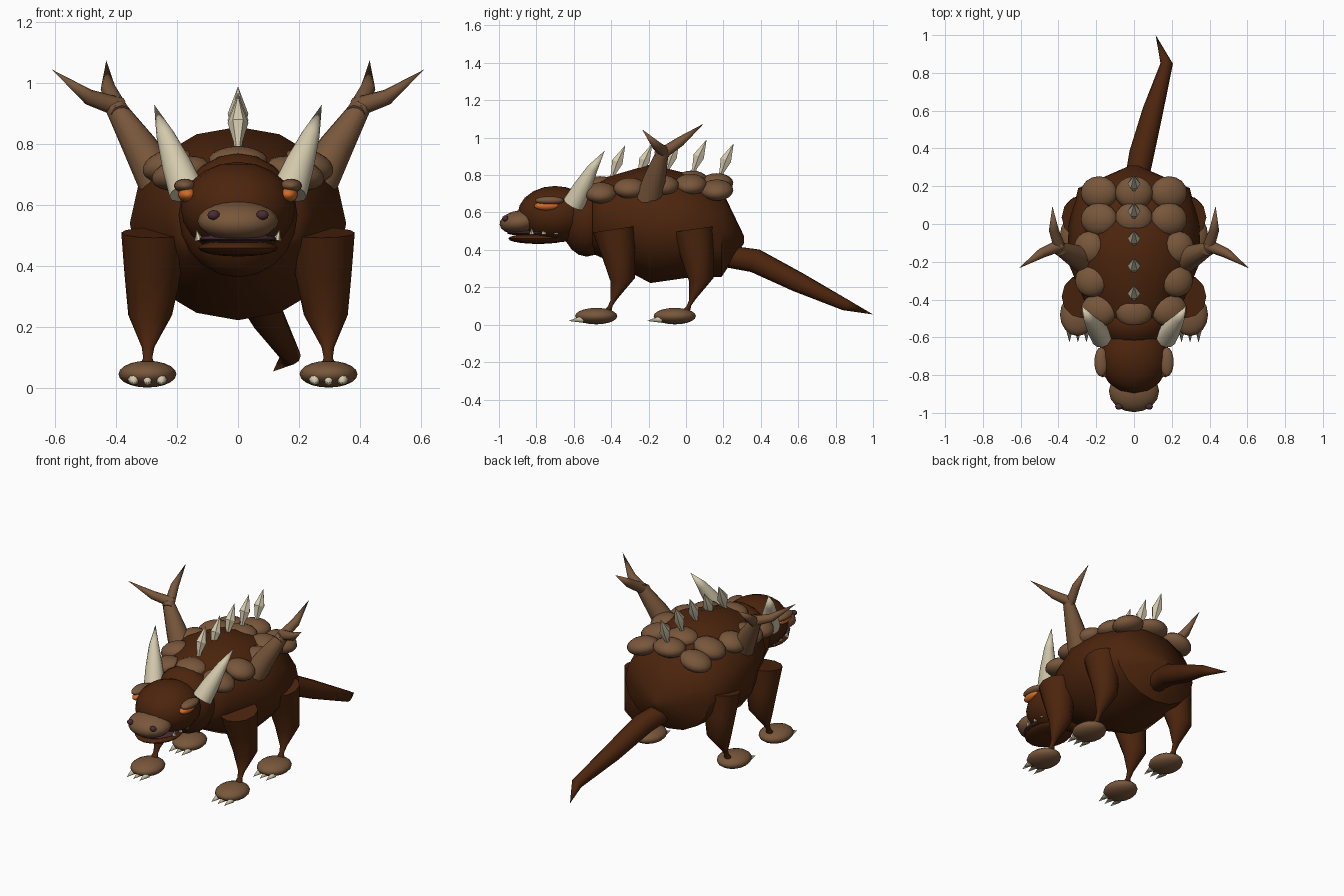
import bpy, bmesh, math
from mathutils import Vector, Matrix

cube = bpy.data.objects.get("Cube")
if cube:
    bpy.data.objects.remove(cube, do_unlink=True)


def material(name, rgb):
    m = bpy.data.materials.new(name)
    m.use_nodes = True
    m.diffuse_color = (*rgb, 1)
    m.node_tree.nodes["Principled BSDF"].inputs["Base Color"].default_value = (*rgb, 1)
    return m


HIDE = material("dark brown hide", (0.072, 0.018, 0.004))
PLATE = material("light brown armour", (0.19, 0.095, 0.044))
BONE = material("cream bone", (0.66, 0.59, 0.42))
ORANGE = material("orange eye", (0.65, 0.15, 0.02))
PURPLE = material("dark purple", (0.07, 0.025, 0.035))


def finish(name, bm, mat, angle):
    if bm.calc_volume(signed=True) < 0:
        bmesh.ops.reverse_faces(bm, faces=bm.faces)
    mesh = bpy.data.meshes.new(name)
    bm.to_mesh(mesh)
    bm.free()
    mesh.materials.append(mat)
    mesh.shade_smooth()
    mesh.set_sharp_from_angle(angle=math.radians(angle))
    obj = bpy.data.objects.new(name, mesh)
    bpy.context.collection.objects.link(obj)
    return obj


def ellipsoid(name, centre, radii, mat, tilt=(0, 0)):
    """Scaled sphere, tilted about x then y."""
    bm = bmesh.new()
    m = (Matrix.Translation(centre) @ Matrix.Rotation(tilt[1], 4, 'Y')
         @ Matrix.Rotation(tilt[0], 4, 'X') @ Matrix.Diagonal((*radii, 1)))
    bmesh.ops.create_uvsphere(bm, u_segments=16, v_segments=10, radius=1, matrix=m)
    return finish(name, bm, mat, 60)


def loft(name, points, radii, mat, sides=12, axis=None, angle=50):
    """Rings along a path, square to the path or to a fixed axis."""
    bm = bmesh.new()
    pts = [Vector(p) for p in points]
    rings = []
    for i, (p, r) in enumerate(zip(pts, radii)):
        ru, rv = r if isinstance(r, tuple) else (r, r)
        d = Vector(axis) if axis else pts[min(i + 1, len(pts) - 1)] - pts[max(i - 1, 0)]
        d.normalize()
        u = d.cross(Vector((0, 0, 1)) if abs(d.z) < 0.95 else Vector((0, -1, 0))).normalized()
        v = u.cross(d)
        turn = [2 * math.pi * k / sides for k in range(sides)]
        rings.append([bm.verts.new(p + u * ru * math.cos(a) + v * rv * math.sin(a)) for a in turn])
    for a, b in zip(rings, rings[1:]):
        for k in range(sides):
            j = (k + 1) % sides
            bm.faces.new((a[k], a[j], b[j], b[k]))
    bm.faces.new(rings[0][::-1])
    bm.faces.new(rings[-1])
    bmesh.ops.remove_doubles(bm, verts=bm.verts, dist=0.0004)
    return finish(name, bm, mat, angle)


# Trunk: y, centre height, half width, half height
trunk = [(-.5, .57, .2, .19), (-.45, .57, .245, .212), (-.19, .54, .355, .317),
         (0, .53, .345, .28), (.19, .49, .295, .235), (.31, .455, .02, .02)]
loft("trunk", [(0, y, z) for y, z, w, h in trunk], [(w, h) for y, z, w, h in trunk],
     HIDE, 16, (0, 1, 0))
ellipsoid("neck", (0, -.53, .567), (.195, .14, .203), HIDE)

# Tail
loft("tail", [(0, .16, .375), (.04, .37, .342), (.1, .6, .227), (.173, .85, .107), (.115, 1, .055)],
     [.06, .066, .055, .033, .0001], HIDE, 10)

# Head
ellipsoid("head", (0, -.7, .59), (.188, .2, .152), HIDE)
ellipsoid("snout", (0, -.885, .548), (.133, .112, .064), PLATE, (.12, 0))
ellipsoid("lips", (0, -.8, .49), (.133, .158, .016), PURPLE)
ellipsoid("jaw", (0, -.79, .46), (.13, .16, .028), HIDE)

# Armour along the middle of the back
for y, z, r in [(.165, .758, .1), (.03, .772, .1), (-.46, .742, .1)]:
    ellipsoid("centre_plate", (0, y, z), (r, .088, .052), PLATE)

# Spines
for i in range(5):
    y = -.405 + .145 * i
    z = (.775, .785, .805, .805, .785)[i]
    loft("back_spine", [(0, y, z - .03), (0, y + .015, z + .03), (0, y + .038, z + .095),
                        (0, y + .08, z + .185)],
         [.018, .014, .034, .0001], BONE, 6, angle=30)

for s, side in ((1, "left"), (-1, "right")):
    # Face
    ellipsoid(side + "_eye", (s * .165, -.745, .635), (.032, .067, .025), ORANGE)
    ellipsoid(side + "_brow", (s * .174, -.73, .664), (.036, .078, .023), PLATE)
    ellipsoid(side + "_nostril", (s * .08, -.966, .568), (.02, .017, .016), PURPLE)
    for y, h in [(-.825, .03), (-.76, .04), (-.695, .045)]:
        loft(side + "_tooth", [(s * .128, y, .485), (s * .136, y, .49 + h)], [.014, .0001], BONE, 6)

    # Horn
    loft(side + "_horn", [(s * .168, -.6, .645), (s * .2, -.555, .73), (s * .24, -.5, .835),
                          (s * .275, -.435, .93)],
         [.06, .05, .029, .0001], BONE, 12)

    # Forked antler
    loft(side + "_antler", [(s * .25, -.2, .66), (s * .32, -.165, .79), (s * .405, -.125, .925)],
         [.072, .058, .033], PLATE, 12)
    loft(side + "_rear_prong", [(s * .385, -.15, .9), (s * .425, -.03, .98), (s * .432, .095, 1.075)],
         [.033, .026, .0001], PLATE, 8)
    loft(side + "_front_prong", [(s * .385, -.11, .92), (s * .49, -.155, .955), (s * .61, -.235, 1.045)],
         [.033, .026, .0001], PLATE, 8)

    # Armour along the flank
    for x, y, z, r in [(.185, .165, .72, .1), (.185, .025, .75, .1), (.235, -.125, .745, .085),
                       (.225, -.3, .73, .09), (.185, -.455, .705, .1)]:
        ellipsoid(side + "_flank_plate", (s * x, y, z), (r, .088, .053), PLATE, (0, s * .25))

    # Legs, feet and claws
    for dy, end in ((0, "front"), (.42, "hind")):
        name = side + "_" + end
        loft(name + "_leg",
             [(s * .275, dy - .385, .51), (s * .28, dy - .36, .37), (s * .288, dy - .338, .24),
              (s * .295, dy - .385, .135), (s * .296, dy - .405, .1), (s * .297, dy - .43, .06)],
             [(.108, .115), (.092, .088), (.072, .066), (.021, .018), (.015, .013), (.03, .03)],
             HIDE, 12, (0, -.15, 1))
        ellipsoid(name + "_foot", (s * .297, dy - .48, .046), (.095, .113, .044), PLATE)
        for dx in (-.045, 0, .045):
            loft(name + "_claw", [(s * .297 + dx, dy - .55, .03), (s * .297 + dx, dy - .628, .02)],
                 [.02, .0001], BONE, 8)
